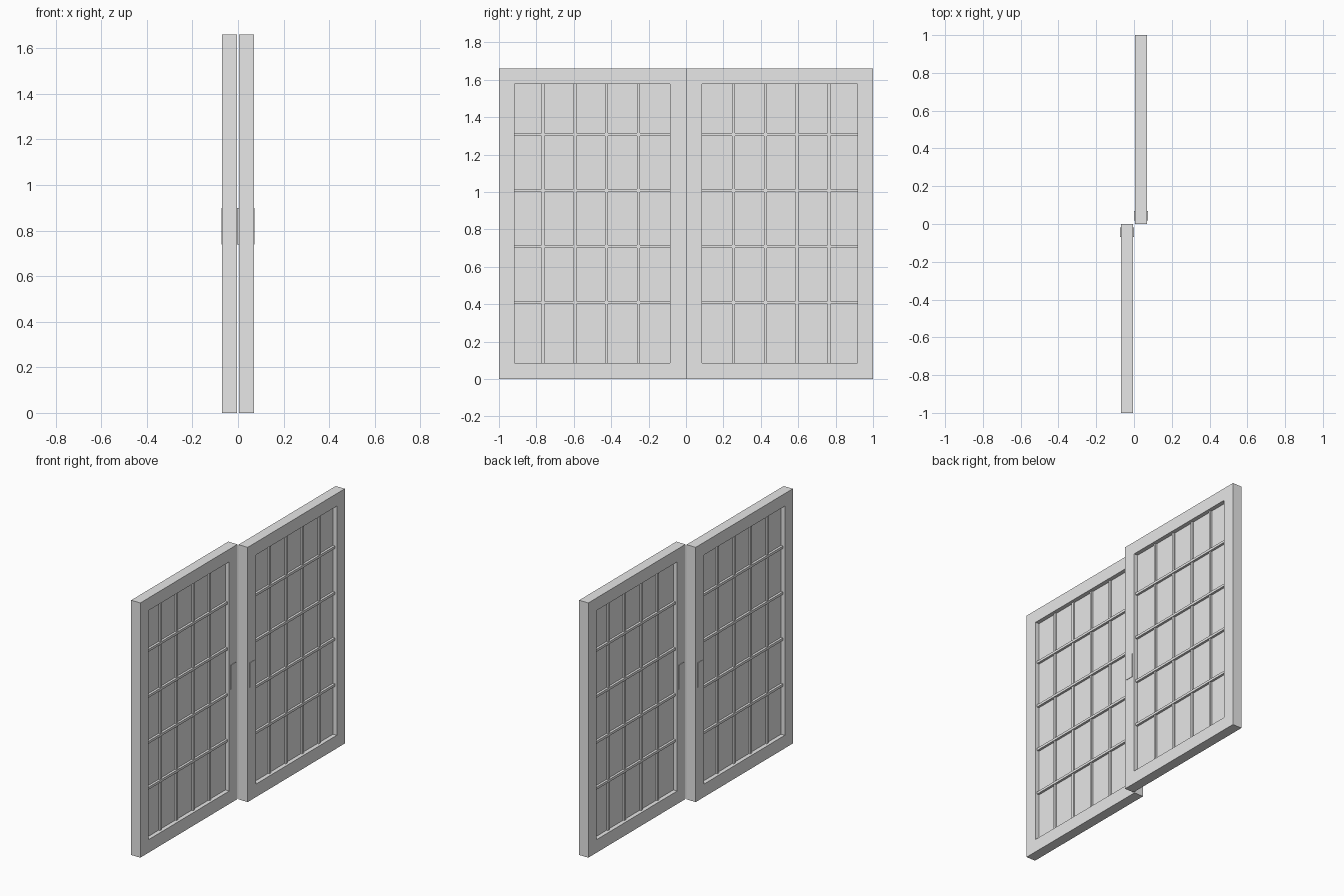
import bpy
import bmesh
import math
from mathutils import Matrix, Vector

cube = bpy.data.objects.get("Cube")
if cube:
    bpy.data.objects.remove(cube)

# Single plain grey finish
grey = bpy.data.materials.new("light grey")
grey.use_nodes = True
colour = (0.8, 0.8, 0.8, 1)
grey.diffuse_color = colour
grey.node_tree.nodes["Principled BSDF"].inputs["Base Color"].default_value = colour

HEIGHT, WIDTH = 1.66, 1.0
X_IN, X_OUT = 0.004, 0.07
MID = (X_IN + X_OUT) / 2
Y0, Y1, Z0, Z1 = 0.085, 0.917, 0.085, 1.578     # glazed opening
BAR = 0.016


def add_box(bm, x, y, z):
    """Box from (min, max) ranges along each axis."""
    size = Vector([r[1] - r[0] for r in (x, y, z)])
    centre = Vector([(r[0] + r[1]) / 2 for r in (x, y, z)])
    matrix = Matrix.Translation(centre) @ Matrix.Diagonal(size).to_4x4()
    bmesh.ops.create_cube(bm, size=1, matrix=matrix)


def finish(bm, name, turn):
    bm.transform(Matrix.Rotation(turn, 4, "Z"))
    mesh = bpy.data.meshes.new(name)
    bm.to_mesh(mesh)
    bm.free()
    mesh.materials.append(grey)
    obj = bpy.data.objects.new(name, mesh)
    bpy.context.collection.objects.link(obj)


def around(half):
    return (MID - half, MID + half)


def build_frame(name, turn):
    """Rectangular ring, extruded through the panel thickness."""
    bm = bmesh.new()
    outer = [(0, 0), (WIDTH, 0), (WIDTH, HEIGHT), (0, HEIGHT)]
    inner = [(Y0, Z0), (Y1, Z0), (Y1, Z1), (Y0, Z1)]
    a = [bm.verts.new((X_IN, y, z)) for y, z in outer]
    b = [bm.verts.new((X_IN, y, z)) for y, z in inner]
    ring = [bm.faces.new((a[i], a[(i + 1) % 4], b[(i + 1) % 4], b[i]))
            for i in range(4)]
    out = bmesh.ops.extrude_face_region(bm, geom=ring, use_keep_orig=True)
    moved = [v for v in out["geom"] if isinstance(v, bmesh.types.BMVert)]
    bmesh.ops.translate(bm, verts=moved, vec=(X_OUT - X_IN, 0, 0))
    bmesh.ops.recalc_face_normals(bm, faces=bm.faces)
    finish(bm, name, turn)


# Two sliding panels, the second turned half a circle about the centre
for side, turn in (("back", 0), ("front", math.pi)):
    build_frame(side + "_panel_frame", turn)

    # Thin pane in the middle of the frame
    bm = bmesh.new()
    add_box(bm, around(0.006), (Y0, Y1), (Z0, Z1))
    finish(bm, side + "_panel_pane", turn)

    # Upright glazing bars
    bm = bmesh.new()
    for i in range(4):
        y = 0.2545 + 0.17 * i
        add_box(bm, around(0.016), (y - BAR / 2, y + BAR / 2), (Z0, Z1))
    finish(bm, side + "_panel_upright_bars", turn)

    # Level glazing bars
    bm = bmesh.new()
    for i in range(4):
        z = 0.409 + 0.2995 * i
        add_box(bm, around(0.021), (Y0, Y1), (z - BAR / 2, z + BAR / 2))
    finish(bm, side + "_panel_level_bars", turn)

    # Slim pull plates on both faces
    bm = bmesh.new()
    for x in ((X_IN - 0.003, X_IN), (X_OUT, X_OUT + 0.003)):
        add_box(bm, x, (0.018, 0.07), (0.74, 0.9))
    finish(bm, side + "_panel_pull_plates", turn)
